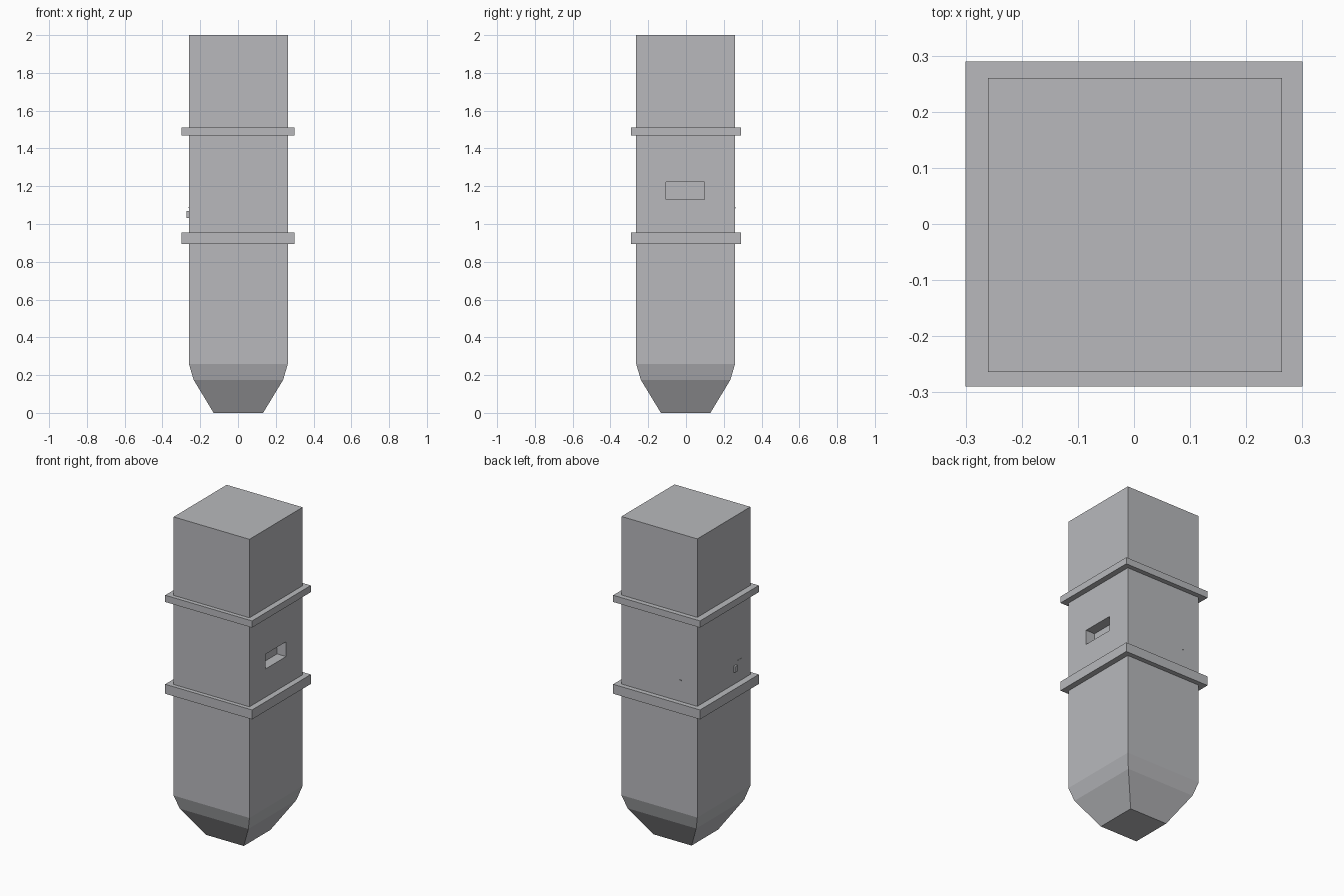
import bpy, bmesh

if "Cube" in bpy.data.objects:
    bpy.data.objects.remove(bpy.data.objects["Cube"])

grey = bpy.data.materials.new("light grey")
grey.diffuse_color = (0.48, 0.485, 0.505, 1)
grey.use_nodes = True
grey.node_tree.nodes["Principled BSDF"].inputs["Base Color"].default_value = grey.diffuse_color


def finish(name, bm):
    bmesh.ops.recalc_face_normals(bm, faces=bm.faces)
    mesh = bpy.data.meshes.new(name)
    bm.to_mesh(mesh)
    bm.free()
    mesh.materials.append(grey)
    ob = bpy.data.objects.new(name, mesh)
    bpy.context.collection.objects.link(ob)
    return ob


def box(name, x0, x1, y0, y1, z0, z1):
    bm = bmesh.new()
    bmesh.ops.create_cube(bm, size=1)
    for v in bm.verts:
        v.co = ((x0 + x1) / 2 + v.co.x * (x1 - x0),
                (y0 + y1) / 2 + v.co.y * (y1 - y0),
                (z0 + z1) / 2 + v.co.z * (z1 - z0))
    return finish(name, bm)


def square_loft(name, sections, cx=0.0, cy=0.0):
    """Stack of square sections given as (half width, height)."""
    bm = bmesh.new()
    rings = [[bm.verts.new((cx + sx * h, cy + sy * h, z))
              for sx, sy in ((-1, -1), (1, -1), (1, 1), (-1, 1))]
             for h, z in sections]
    for low, high in zip(rings, rings[1:]):
        for i in range(4):
            j = (i + 1) % 4
            bm.faces.new((low[i], low[j], high[j], high[i]))
    bm.faces.new(rings[0][::-1])
    bm.faces.new(rings[-1])
    return finish(name, bm)


# Square column with a two-step tapered foot
body = square_loft("body", [(0.131, 0), (0.237, 0.175), (0.262, 0.26), (0.262, 2.0)],
                   0.002, -0.002)

# Rectangular pocket in the right side
cutter = box("pocket_cutter", 0.202, 0.35, -0.107, 0.097, 1.13, 1.222)
cutter.hide_render = True
cut = body.modifiers.new("pocket", 'BOOLEAN')
cut.operation = 'DIFFERENCE'
cut.solver = 'EXACT'
cut.object = cutter
bpy.context.view_layer.objects.active = body
bpy.ops.object.modifier_apply(modifier=cut.name)
bpy.data.objects.remove(cutter)

# Two raised bands around the column
for name, z0, z1 in (("lower_band", 0.895, 0.954), ("upper_band", 1.468, 1.51)):
    box(name, -0.30, 0.30, -0.29, 0.29, z0, z1)

# Small catch on the left side, with slivers of its fittings showing through the walls
box("catch", -0.272, -0.25, -0.122, -0.095, 1.032, 1.068)
box("catch_rail", -0.2615, -0.25, -0.185, -0.125, 1.085, 1.09)
box("back_pin", -0.15, -0.135, 0.25, 0.262, 1.083, 1.089)
